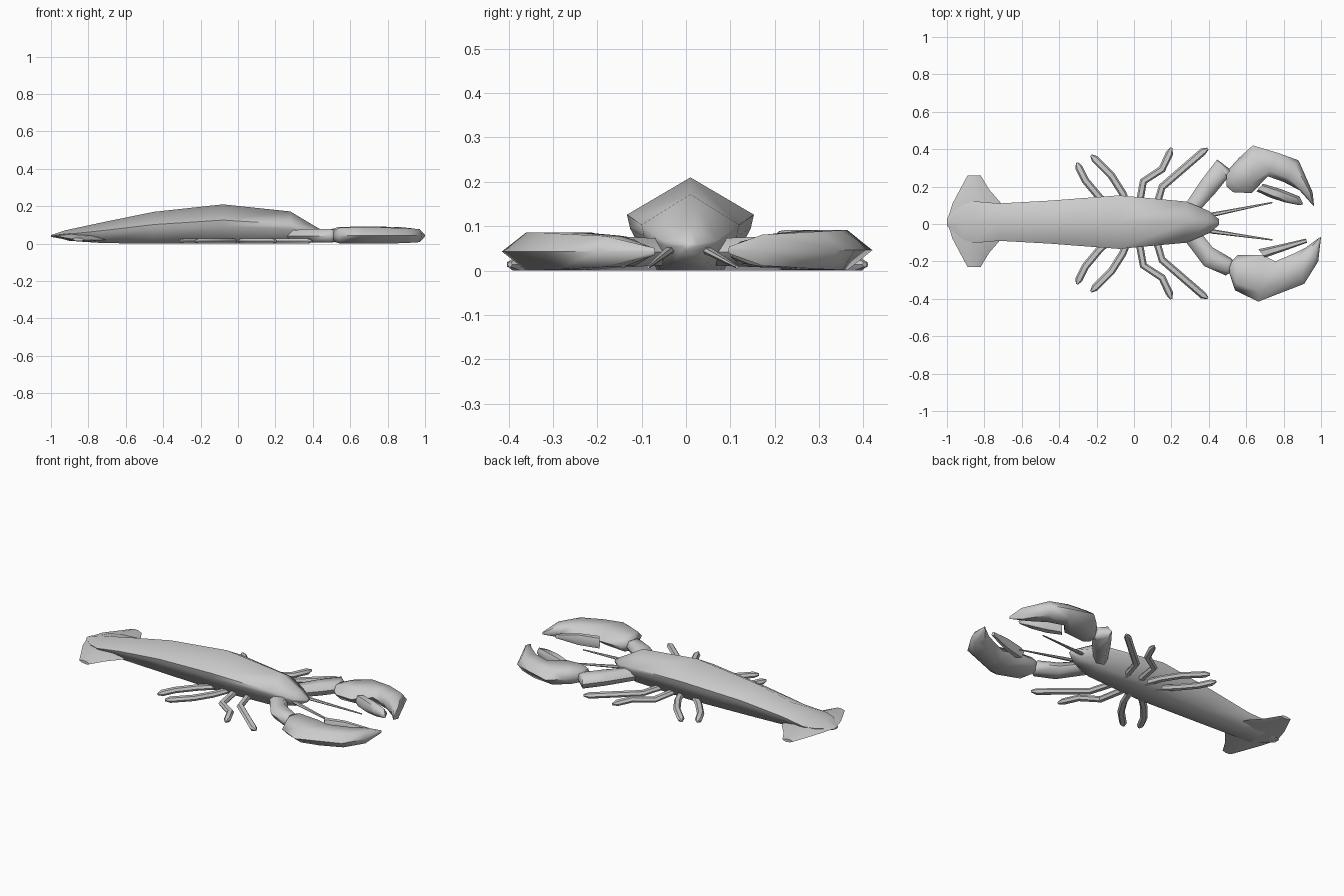
import bpy, bmesh, math
from mathutils import Vector

if "Cube" in bpy.data.objects:
    bpy.data.objects.remove(bpy.data.objects["Cube"], do_unlink=True)

shell = bpy.data.materials.new("shell grey")
shell.use_nodes = True
shell.diffuse_color = (0.6, 0.6, 0.6, 1)
shell.node_tree.nodes["Principled BSDF"].inputs["Base Color"].default_value = (0.6, 0.6, 0.6, 1)


def skin(name, rings, angle):
    """Bridge matching rings of points into a closed solid."""
    bm = bmesh.new()
    loops = [[bm.verts.new(p) for p in ring] for ring in rings]
    n = len(loops[0])
    for a, b in zip(loops, loops[1:]):
        for i in range(n):
            j = (i + 1) % n
            bm.faces.new((a[i], a[j], b[j], b[i]))
    bm.faces.new(loops[0])
    bm.faces.new(loops[-1])
    bmesh.ops.recalc_face_normals(bm, faces=bm.faces)
    mesh = bpy.data.meshes.new(name)
    bm.to_mesh(mesh)
    bm.free()
    mesh.materials.append(shell)
    ob = bpy.data.objects.new(name, mesh)
    bpy.context.scene.collection.objects.link(ob)
    bpy.ops.object.select_all(action='DESELECT')
    ob.select_set(True)
    bpy.context.view_layer.objects.active = ob
    bpy.ops.object.shade_smooth_by_angle(angle=math.radians(angle))
    return ob


def slab_ring(p, q, h, k=0.22):
    """Six-sided section between two outline points, bevelled above and below."""
    p, q, up = Vector(p), Vector(q), Vector((0, 0, h))
    a, b = p.lerp(q, k), q.lerp(p, k)
    return [p, a + up, b + up, q, b - up, a - up]


def slab(name, stations, z, angle=60):
    """Stations: outer x, y, inner x, y, half height."""
    return skin(name, [slab_ring((a, b, z), (c, d, z), h) for a, b, c, d, h in stations], angle)


def limb(name, path, width, h, tip=0.3):
    """Narrow faceted limb that follows a path of 3D points."""
    pts = [Vector(p) for p in path]
    rings = []
    for i, p in enumerate(pts):
        way = (pts[min(i + 1, len(pts) - 1)] - pts[max(i - 1, 0)]).normalized()
        side = Vector((-way.y, way.x, 0)).normalized() * width
        last = i == len(pts) - 1
        rings.append(slab_ring(p - side * (tip if last else 1), p + side * (tip if last else 1),
                               h * (0.4 if last else 1)))
    return skin(name, rings, 40)


# Body: ridged shell from tail to nose (x, half width, top, bottom)
BODY = [(-1, .02, .046, .036), (-.92, .09, .072, .022), (-.86, .112, .085, .012),
        (-.72, .1, .115, .003), (-.45, .115, .17, 0), (-.08, .143, .21, 0),
        (.28, .11, .172, 0), (.4, .06, .1, .02), (.455, .015, .068, .045)]
rings = []
for x, w, top, bottom in BODY:
    half = [(w, .6), (.95 * w, .45), (.6 * w, 0)]
    sec = [(0, 1)] + half + [(-y, f) for y, f in reversed(half)]
    rings.append([(x, .01 + y, bottom + f * (top - bottom)) for y, f in sec])
skin("body_shell", rings, 70)

# Tail fan: wide blade with drooping corners (y, back x, front x, back z, half height)
FAN = [(.245, -.89, -.82, .025, .008), (.17, -.93, -.775, .032, .014),
       (.095, -.97, -.71, .04, .018), (0, -1, -.68, .042, .02)]
rows = FAN + [(-r[0],) + r[1:] for r in reversed(FAN[:-1])]
skin("tail_fan", [slab_ring((b, y + .015, z), (f, y + .015, .02), h, .3)
                  for y, b, f, z, h in rows], 60)

# Claws: palm with the large fixed finger, and a small movable finger
slab("left_claw", [(.495, .28, .495, .2, .03), (.56, .352, .53, .17, .043),
                   (.635, .42, .63, .165, .045), (.77, .38, .715, .255, .045),
                   (.88, .34, .8, .225, .043), (.955, .17, .885, .18, .035),
                   (.963, .095, .952, .105, .008)], .046)
slab("left_claw_finger", [(.69, .215, .655, .175, .03), (.79, .185, .73, .14, .032),
                          (.885, .147, .81, .115, .025), (.905, .105, .885, .1, .01)], .04)
slab("right_claw", [(.505, -.25, .525, -.195, .03), (.54, -.355, .555, -.165, .042),
                    (.665, -.415, .685, -.165, .043), (.78, -.37, .755, -.2, .043),
                    (.91, -.32, .85, -.16, .04), (.985, -.2, .92, -.125, .035),
                    (1, -.07, .988, -.075, .008)], .043)
slab("right_claw_finger", [(.7, -.18, .665, -.135, .03), (.8, -.145, .79, -.108, .03),
                           (.925, -.1, .92, -.078, .01)], .04)

# Arms that carry the claws
slab("left_arm", [(.25, .07, .33, .05, .03), (.36, .235, .435, .165, .035),
                  (.445, .345, .5, .245, .035), (.51, .295, .515, .235, .025)], .042)
slab("right_arm", [(.25, -.06, .36, -.05, .03), (.375, -.225, .42, -.125, .035),
                   (.49, -.275, .515, -.18, .035), (.525, -.255, .53, -.195, .025)], .042)

# Walking legs, four on each side
LEGS = [[(.11, .06), (.15, .195), (.37, .385), (.395, .4)],
        [(.02, .06), (.05, .225), (.15, .29), (.19, .375), (.2, .405)],
        [(-.02, .06), (-.06, .16), (-.12, .255), (-.21, .345), (-.23, .365)],
        [(-.1, .06), (-.185, .14), (-.26, .23), (-.295, .3), (-.305, .325)]]
for side, s in (("left", 1), ("right", -1)):
    for n, leg in enumerate(LEGS, 1):
        limb(f"{side}_leg_{n}", [(x, s * y + .003, .014) for x, y in leg], .02, .014)
    # Feelers sloping down from the nose
    limb(f"{side}_feeler", [(.36, .005 + s * .03, .05), (.42, .005 + s * .045, .044),
                            (.74, .015 + s * .1, .008)], .012, .007)
